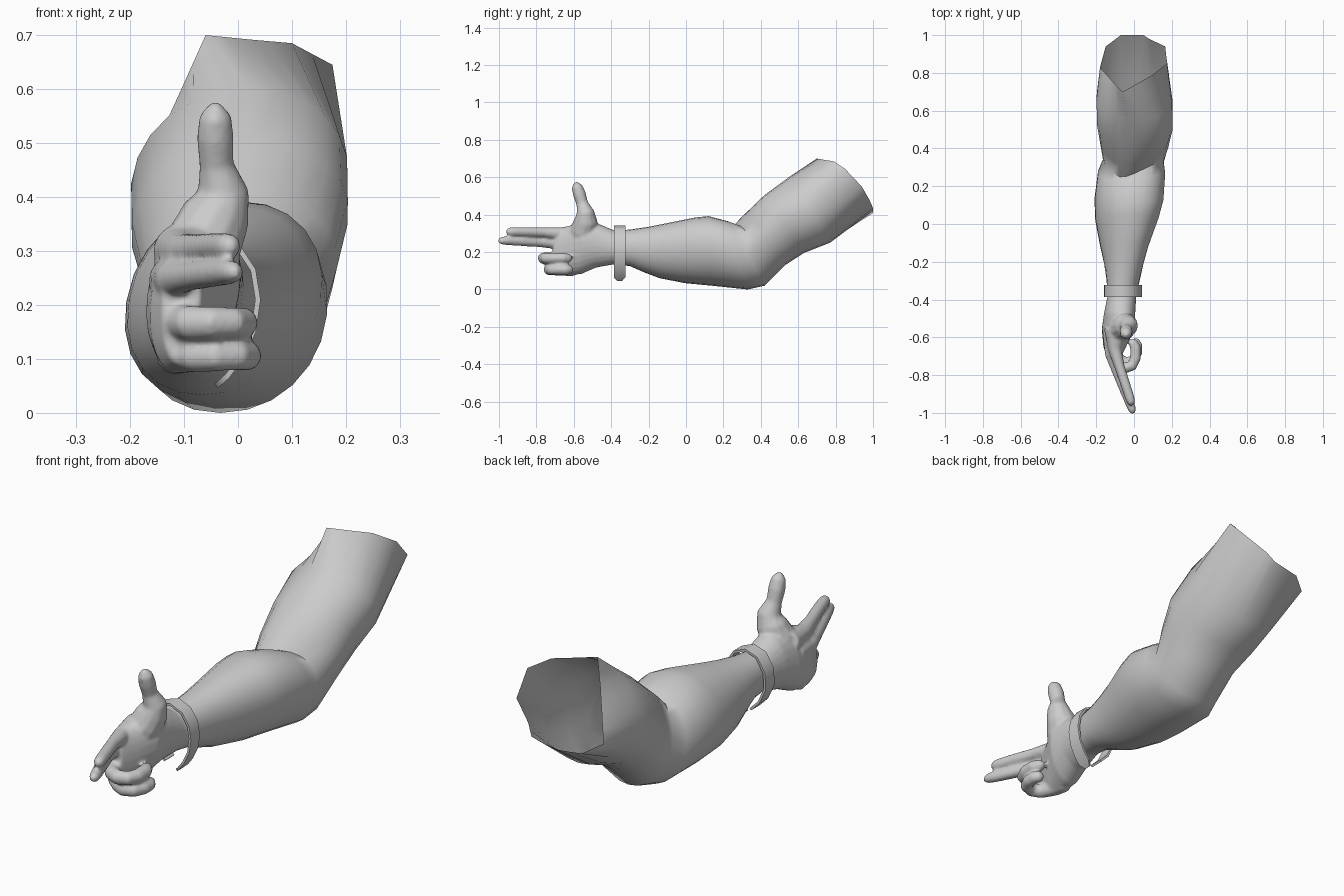
import bpy, bmesh, math
from mathutils import Vector

if "Cube" in bpy.data.objects:
    bpy.data.objects.remove(bpy.data.objects["Cube"])


def activate(ob):
    bpy.ops.object.select_all(action='DESELECT')
    ob.select_set(True)
    bpy.context.view_layer.objects.active = ob


def loft(name, rings, cap_start=True, cap_end=True):
    """Skin a list of equal-length point rings into one smooth object."""
    bm = bmesh.new()
    vr = [[bm.verts.new(p) for p in r] for r in rings]
    n = len(vr[0])
    for a, b in zip(vr, vr[1:]):
        for i in range(n):
            j = (i + 1) % n
            bm.faces.new((a[i], a[j], b[j], b[i]))
    if cap_start:
        bm.faces.new(vr[0])
    if cap_end:
        bm.faces.new(vr[-1])
    bmesh.ops.recalc_face_normals(bm, faces=bm.faces)
    me = bpy.data.meshes.new(name)
    bm.to_mesh(me)
    bm.free()
    ob = bpy.data.objects.new(name, me)
    bpy.context.collection.objects.link(ob)
    activate(ob)
    bpy.ops.object.shade_smooth_by_angle(angle=math.radians(60))
    return ob


def section(ty, tz, by, bz, x0, x1, shift, fold=0, n=24):
    """Oval ring spanning a top point, a bottom point and an x range."""
    pts = []
    for i in range(n):
        a = 2 * math.pi * i / n
        c, s = math.cos(a), math.sin(a)
        c = math.copysign(abs(c) ** 0.95, c)
        s = math.copysign(abs(s) ** 0.95, s)
        x = (x0 + x1) / 2 + s * (x1 - x0) / 2 + shift * c
        pts.append((x, (ty + by) / 2 + c * (ty - by) / 2 + fold * abs(x + .07) * max(c, 0),
                    (tz + bz) / 2 + c * (tz - bz) / 2))
    return pts


def tube(name, path, ref, n=12):
    """Tapered digit along (x, y, z, radius) points."""
    P = [Vector(p[:3]) for p in path]
    rings = []
    for i, p in enumerate(P):
        t = (P[min(i + 1, len(P) - 1)] - P[max(i - 1, 0)]).normalized()
        u = Vector(ref).cross(t).normalized()
        v = t.cross(u)
        rings.append([p + path[i][3] * (u * math.cos(2 * math.pi * k / n)
                                        + v * math.sin(2 * math.pi * k / n)) for k in range(n)])
    return loft(name, rings)


# Arm: wrist, forearm, elbow and upper arm as one skin, open at the top
wrist = [(-.38, .315, -.38, .135, -.14, .012, 0),
         (-.30, .32, -.30, .125, -.145, .03, 0)]
sections = wrist + [
    (-.20, .335, -.22, .09, -.158, .05, .01),
    (-.10, .355, -.14, .06, -.176, .075, .02),
    (.05, .385, 0, .033, -.202, .127, .03),
    (.12, .392, .14, .02, -.207, .153, .03),
    (.20, .365, .33, 0, -.19, .165, .02, .3),
    (.235, .345, .42, .02, -.162, .158, .01, .45),
    (.30, .405, .53, .13, -.177, .183, .01, .25),
    (.42, .505, .63, .195, -.196, .203, .025),
    (.55, .60, .77, .25, -.198, .203, .02),
]
rim = [Vector(p) for p in [
    (-.06, .70, .70), (.02, .745, .692), (.10, .79, .685), (.175, .85, .645),
    (.165, .94, .55), (.08, .98, .48), (.05, 1.0, .435), (-.07, 1.0, .41),
    (-.15, .94, .39), (-.18, .83, .40), (-.145, .79, .50), (-.105, .745, .60)]]
rim24 = [q for i, p in enumerate(rim) for q in (p, (p + rim[(i + 1) % 12]) / 2)]
loft("arm", [section(*s) for s in sections] + [rim24], cap_start=False, cap_end=False)

# Palm
parts = [loft("hand", [section(*s) for s in [
    (-.70, .315, -.72, .09, -.14, -.07, .005),
    (-.64, .335, -.65, .072, -.162, -.04, .01),
    (-.55, .365, -.56, .082, -.168, .002, .02),
    (-.47, .352, -.48, .117, -.159, .006, .01)] + wrist])]

# Thumb, pointing up from a broad base with a web towards the index finger
parts.append(tube("thumb", [
    (-.085, -.57, .25, .06), (-.065, -.55, .31, .072), (-.04, -.535, .368, .064),
    (-.027, -.538, .412, .048), (-.04, -.555, .46, .032), (-.042, -.57, .51, .035),
    (-.042, -.583, .55, .030), (-.043, -.592, .573, .010)], (1, 0, 0)))

# Two straight fingers
up = (0, 0, 1)
parts.append(tube("index_finger", [
    (-.11, -.55, .30, .050), (-.10, -.67, .298, .035), (-.075, -.76, .305, .027),
    (-.045, -.85, .308, .026), (-.022, -.92, .309, .025), (-.015, -.945, .309, .022),
    (-.012, -.961, .309, .010)], up))
parts.append(tube("middle_finger", [
    (-.125, -.58, .245, .042), (-.12, -.69, .248, .034), (-.09, -.78, .253, .027),
    (-.05, -.88, .258, .026), (-.018, -.96, .261, .024), (-.008, -.988, .261, .020),
    (-.004, -1.004, .261, .009)], up))


# Two curled fingers
def curled(name, z, dx, dy, r):
    base = [(-.125, -.60, 1.3), (-.115, -.68, 1.2), (-.088, -.745, 1.1), (-.05, -.764, 1.05),
            (-.01, -.75, 1), (.008, -.71, 1), (.008, -.655, 1), (-.005, -.625, .85),
            (-.01, -.610, .35)]
    return tube(name, [(x + dx, y + dy * max(0, min(1, (-y - .6) / .1)), z, r * k)
                       for x, y, k in base], up)


parts.append(curled("ring_finger", .167, 0, 0, .029))
parts.append(curled("little_finger", .106, .008, .03, .028))

# Fuse palm and digits into one smooth hand
activate(parts[0])
for p in parts:
    p.select_set(True)
bpy.ops.object.join()
hand = parts[0]
rm = hand.modifiers.new("fuse", 'REMESH')
rm.mode = 'VOXEL'
rm.voxel_size = .007
rm.use_smooth_shade = True
sm = hand.modifiers.new("soften", 'SMOOTH')
sm.factor, sm.iterations = .5, 6

# Bracelet: an open strap hugging the wrist with one loose end hanging below
path = [Vector(p) for p in [
    (-.085, .085), (-.125, .125), (-.155, .19), (-.152, .26), (-.115, .32), (-.06, .338),
    (-.005, .315), (.028, .265), (.037, .21), (.028, .15), (.004, .10), (-.02, .068), (-.04, .05)]]
strap = []
for i, p in enumerate(path):
    t = (path[min(i + 1, len(path) - 1)] - path[max(i - 1, 0)]).normalized()
    nrm = Vector((-t.y, t.x)) * .005
    w = .014 if i == len(path) - 1 else .031
    strap.append([(p.x + k * nrm.x, -.355 + d, p.y + k * nrm.y)
                  for k, d in ((-1, -w), (1, -w), (1, w), (-1, w))])
loft("bracelet", strap)
